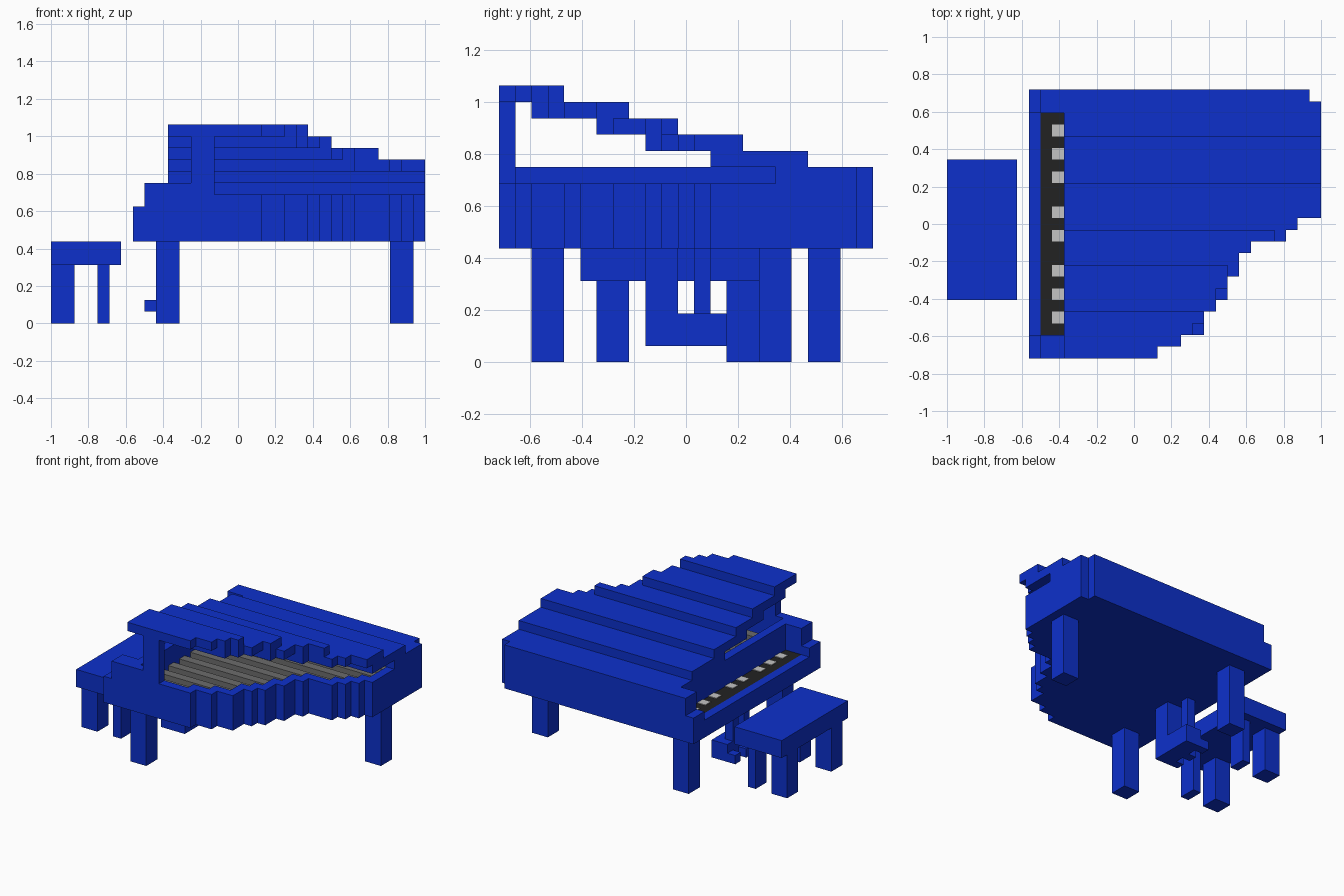
import bpy
import bmesh

cube = bpy.data.objects.get("Cube")
if cube:
    bpy.data.objects.remove(cube, do_unlink=True)

U = 1 / 16  # block size


def material(name, rgb):
    m = bpy.data.materials.new(name)
    m.use_nodes = True
    m.diffuse_color = (*rgb, 1)
    m.node_tree.nodes["Principled BSDF"].inputs["Base Color"].default_value = (*rgb, 1)
    return m


BLUE = material("blue lacquer", (0.004, 0.03, 0.6))
BLACK = material("black keys", (0.016, 0.016, 0.016))
WHITE = material("pale keys", (0.55, 0.55, 0.55))
GREY = material("grey strings", (0.15, 0.15, 0.15))


def prism(name, x0, y0, steps, z0, z1, mat=BLUE):
    """Extrude a stepped outline: steps are (y_end, x_max) rows from y0 up."""
    pts = [(x0, y0)]
    y = y0
    for y_end, x_max in steps:
        pts += [(x_max, y), (x_max, y_end)]
        y = y_end
    pts.append((x0, y))
    bm = bmesh.new()
    verts = [bm.verts.new(((x - 16) * U, (v - 11.5) * U, z0 * U)) for x, v in pts]
    face = bm.faces.new(verts)
    ext = bmesh.ops.extrude_face_region(bm, geom=[face])
    top = [e for e in ext["geom"] if isinstance(e, bmesh.types.BMVert)]
    bmesh.ops.translate(bm, verts=top, vec=(0, 0, (z1 - z0) * U))
    bmesh.ops.recalc_face_normals(bm, faces=bm.faces)
    me = bpy.data.meshes.new(name)
    bm.to_mesh(me)
    bm.free()
    me.materials.append(mat)
    ob = bpy.data.objects.new(name, me)
    bpy.context.collection.objects.link(ob)
    return ob


def box(name, x0, x1, y0, y1, z0, z1, mat=BLUE):
    return prism(name, x0, y0, [(y1, x1)], z0, z1, mat)


# Case: stepped outline hollowed to a one-block rim
outline = [(1, 18), (2, 20), (4, 22), (5, 23), (7, 24), (9, 25), (10, 26),
           (11, 29), (12, 30), (13, 31), (22, 32), (23, 31)]
case = prism("case", 10, 0, outline, 7, 11)
reach = []
for y_end, x_max in outline:
    reach += [x_max] * (y_end - len(reach))
inner = [min(reach[j - 1:j + 2]) - 1 for j in range(1, 22)]
cutter = prism("case_cutter", 11, 1, [(j + 2, x) for j, x in enumerate(inner)], 8, 13)
cutter.hide_render = True
mod = case.modifiers.new("hollow", "BOOLEAN")
mod.operation = "DIFFERENCE"
mod.solver = "EXACT"
mod.object = cutter
bpy.context.view_layer.objects.active = case
bpy.ops.object.modifier_apply(modifier="hollow")
bpy.data.objects.remove(cutter, do_unlink=True)

# Strings: ridges of alternating height inside the rim
for j, x in enumerate(inner):
    box("string_row", 11, x, j + 1, j + 2, 8, 10 if j % 2 else 9, GREY)

# Raised walls above the rim
box("fallboard", 10, 11, 0, 23, 11, 12)
box("front_corner", 11, 12, 0, 1, 11, 12)
box("lid_prop", 12, 14, 0, 1, 11, 16)

# Lid: overlapping stepped slabs rising toward the front
lid = [
    (17, [(22, 32), (23, 31)]),
    (13, [(19, 32)]),
    (9, [(10, 26), (11, 29), (12, 30), (15, 32)]),
    (6, [(7, 24), (9, 25), (10, 26), (11, 28)]),
    (2, [(3, 21), (4, 22), (6, 23), (8, 24)]),
    (0, [(1, 18), (2, 20), (3, 21), (4, 22)]),
]
for i, (y0, steps) in enumerate(lid):
    prism("lid_slab", 10, y0, steps, 11 + i, 12 + i)

# Keyboard
box("keybed", 7, 10, 0, 23, 7, 8)
box("key_rail", 7, 8, 2, 21, 8, 9)
box("keys", 8, 10, 2, 21, 8, 9, BLACK)
for y in (0, 21):
    box("rail_end", 7, 8, y, y + 2, 8, 10)
    box("cheek", 8, 10, y, y + 2, 8, 12)
for y in (3, 5, 7, 10, 12, 15, 17, 19):
    box("pale_key", 9, 10, y, y + 1, 9, 9.08, WHITE)

# Legs
for x, y in ((9, 2), (9, 19), (29, 16)):
    box("piano_leg", x, x + 2, y, y + 2, 0, 7)

# Pedal lyre
box("pedal_base", 9, 11, 9, 14, 1, 3)
box("lyre_brace", 10, 11, 9, 11, 3, 7)
for y in (10, 12):
    box("lyre_post", 9, 10, y, y + 1, 3, 7)
for y in (9, 11, 13):
    box("pedal", 8, 9, y, y + 1, 1, 2)

# Bench
box("bench_seat", 0, 6, 5, 17, 5, 7)
for y in (6, 14):
    box("bench_outer_leg", 0, 2, y, y + 2, 0, 5)
    box("bench_inner_leg", 4, 5, y, y + 2, 0, 5)
